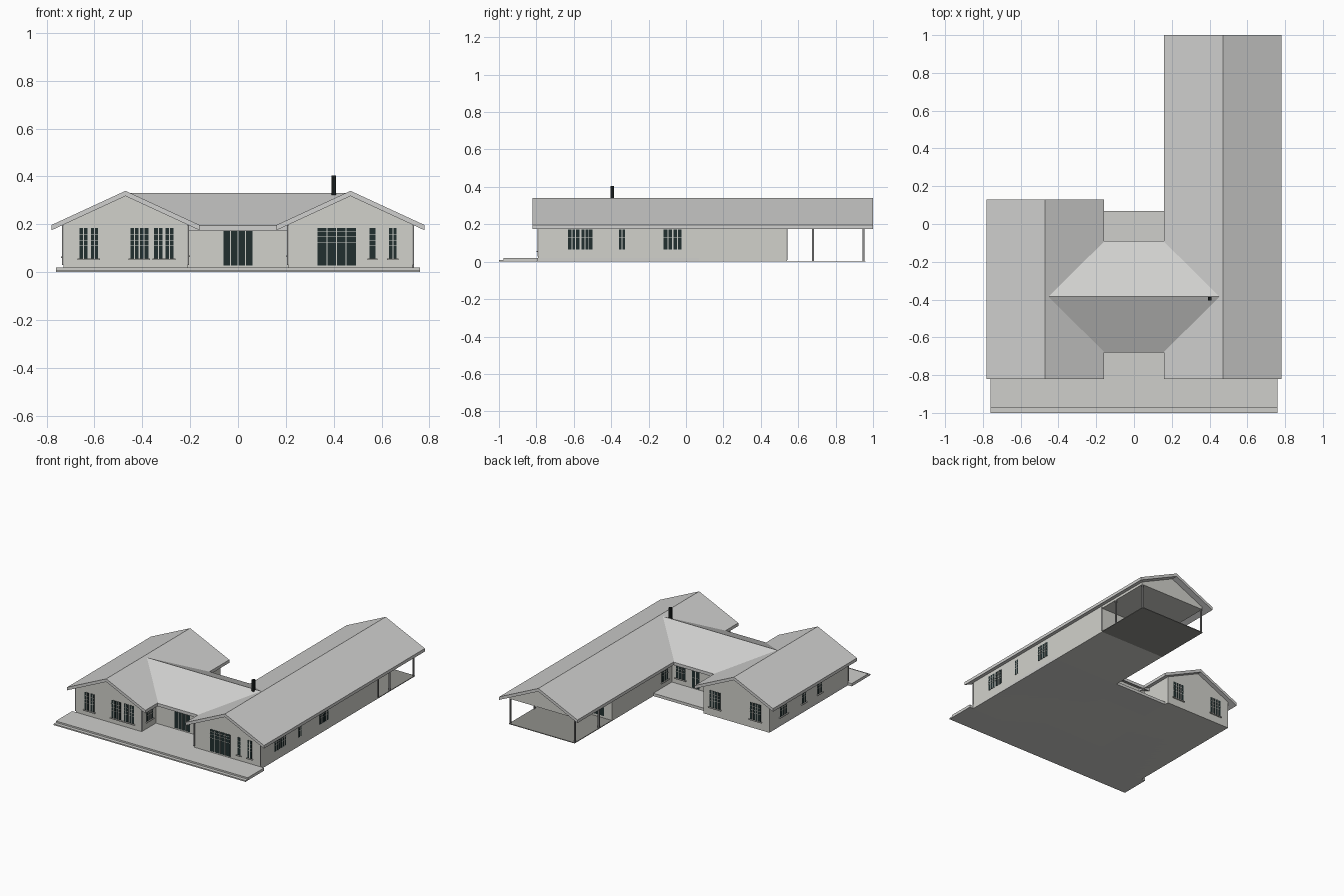
import bpy, bmesh
from mathutils import Vector

cube = bpy.data.objects.get("Cube")
if cube:
    bpy.data.objects.remove(cube)


def material(name, rgb):
    m = bpy.data.materials.new(name)
    m.use_nodes = True
    m.diffuse_color = (*rgb, 1)
    m.node_tree.nodes["Principled BSDF"].inputs["Base Color"].default_value = (*rgb, 1)
    return m


WALL = material("wall plaster", (0.64, 0.64, 0.60))
ROOF = material("roof grey", (0.63, 0.63, 0.62))
SLAB = material("paving", (0.62, 0.62, 0.60))
DECK = material("porch floor", (0.28, 0.28, 0.26))
GLASS = material("dark glass", (0.015, 0.028, 0.028))
METAL = material("grey metal", (0.28, 0.28, 0.28))
BLACK = material("black flue", (0.008, 0.01, 0.01))


def finish(name, bm, mats):
    bmesh.ops.recalc_face_normals(bm, faces=bm.faces[:])
    me = bpy.data.meshes.new(name)
    bm.to_mesh(me)
    bm.free()
    for m in mats:
        me.materials.append(m)
    ob = bpy.data.objects.new(name, me)
    bpy.context.collection.objects.link(ob)
    return ob


def add_box(bm, lo, hi, index=0):
    made = bmesh.ops.create_cube(bm, size=1)["verts"]
    lo, hi = Vector(lo), Vector(hi)
    for v in made:
        v.co = (lo + hi) / 2 + v.co * (hi - lo)
    for f in {f for v in made for f in v.link_faces}:
        f.material_index = index


def box(name, lo, hi, mat):
    bm = bmesh.new()
    add_box(bm, lo, hi)
    return finish(name, bm, [mat])


def prism(name, profile, start, end, centre, axis, mat):
    """Extrude a (sideways, height) profile along x or y."""
    bm = bmesh.new()
    verts = []
    for s, z in profile:
        co = (centre + s, start, z) if axis == "y" else (start, centre + s, z)
        verts.append(bm.verts.new(co))
    face = bm.faces.new(verts)
    moved = bmesh.ops.extrude_face_region(bm, geom=[face])["geom"]
    step = Vector((0, end - start, 0)) if axis == "y" else Vector((end - start, 0, 0))
    bmesh.ops.translate(bm, vec=step, verts=[g for g in moved if isinstance(g, bmesh.types.BMVert)])
    return finish(name, bm, [mat])


def gable_roof(name, half, eave, ridge, start, end, centre, axis):
    t = 0.022
    prism(name, [(-half, eave), (0, ridge), (half, eave), (half, eave - t),
                 (0, ridge - t), (-half, eave - t)], start, end, centre, axis, ROOF)


def window(name, normal, pos, sign, u, width, z0, z1, cols=2, sill=True, rows=(0.42, 0.6, 0.8)):
    """Glass plate with raised bars on a wall facing sign * normal."""
    bm = bmesh.new()

    def part(u0, u1, za, zb, depth, index):
        d0, d1 = sorted((pos - sign * 0.002, pos + sign * depth))
        if normal == "y":
            add_box(bm, (u0, d0, za), (u1, d1, zb), index)
        else:
            add_box(bm, (d0, u0, za), (d1, u1, zb), index)

    left, right, b = u - width / 2, u + width / 2, 0.0022
    part(left, right, z0, z1, 0.002, 0)
    for i in range(1, cols):
        c = left + width * i / cols
        part(c - b, c + b, z0, z1, 0.004, 1)
    for r in rows:
        c = z0 + (z1 - z0) * r
        part(left, right, c - b / 2, c + b / 2, 0.0035, 1)
    if sill:
        part(left - 0.008, right + 0.008, z0 - 0.006, z0, 0.009, 1)
    finish(name, bm, [GLASS, WALL])


# Ground slabs
box("house_base", (-0.73, -0.80, 0), (0.73, 0.07, 0.02), SLAB)
box("front_terrace", (-0.76, -0.975, 0), (0.76, -0.79, 0.02), SLAB)
box("terrace_step", (-0.76, -1.0, 0), (0.76, -0.97, 0.009), SLAB)
box("porch_deck", (0.21, 0.54, 0), (0.73, 0.96, 0.005), DECK)

# Two wings with gabled attics and roofs
attic = [(-0.26, 0.18), (0.26, 0.18), (0.26, 0.205), (0, 0.325), (-0.26, 0.205)]
for side, s, wall_end, attic_end, roof_end in (("left", 1, 0.54, 0.955, 1.0),
                                               ("right", -1, 0.10, 0.10, 0.13)):
    c = 0.47 * s
    box(side + "_wing_walls", (c - 0.26, -0.79, 0), (c + 0.26, wall_end, 0.18), WALL)
    prism(side + "_wing_attic", attic, -0.79, attic_end, c, "y", WALL)
    gable_roof(side + "_wing_roof", 0.31, 0.197, 0.34, -0.82, roof_end, c, "y")

# Middle block
box("middle_walls", (-0.25, -0.63, 0), (0.25, -0.14, 0.18), WALL)
prism("middle_attic", [(-0.245, 0.175), (0.245, 0.175), (0.245, 0.2), (0, 0.31), (-0.245, 0.2)],
      -0.3, 0.3, -0.385, "x", WALL)
gable_roof("middle_roof", 0.295, 0.195, 0.332, -0.455, 0.455, -0.385, "x")

# Flue, porch posts and downpipes
box("flue", (0.391, -0.404, 0.28), (0.409, -0.386, 0.405), BLACK)
for i, (x, y) in enumerate([(0.215, 0.68), (0.725, 0.68), (0.215, 0.95), (0.725, 0.95)]):
    box(f"porch_post_{i}", (x - 0.005, y - 0.005, 0), (x + 0.005, y + 0.005, 0.185), METAL)
for i, x in enumerate([-0.732, -0.208, 0.208, 0.732]):
    box(f"downpipe_{i}", (x - 0.003, -0.794, 0.03), (x + 0.003, -0.788, 0.195), METAL)
box("rear_downpipe", (0.729, 0.537, 0.01), (0.735, 0.543, 0.19), METAL)

# Front windows and doors
for i, (u, w, cols) in enumerate([(-0.645, 0.034, 2), (-0.60, 0.03, 2), (-0.432, 0.034, 2),
                                  (-0.392, 0.034, 2), (-0.333, 0.034, 2), (-0.286, 0.034, 2),
                                  (0.562, 0.025, 1), (0.647, 0.032, 2)]):
    window(f"front_window_{i}", "y", -0.79, -1, u, w, 0.058, 0.185, cols)
window("terrace_door", "y", -0.79, -1, 0.412, 0.16, 0.028, 0.185, 4, False, (0.62, 0.78, 0.9))
window("entrance_door", "y", -0.63, -1, 0, 0.122, 0.028, 0.175, 4, False, ())

# Windows facing the terrace recess
for s in (-1, 1):
    window("recess_window", "x", 0.21 * s, -s, -0.70, 0.07, 0.07, 0.17, 3)

# Long outer wall
for i, (u, w, cols) in enumerate([(-0.60, 0.06, 3), (-0.53, 0.06, 3), (-0.342, 0.032, 2),
                                  (-0.097, 0.044, 2), (-0.045, 0.044, 2)]):
    window(f"left_side_window_{i}", "x", 0.73, 1, u, w, 0.066, 0.172, cols, False)

# Short outer wall
for i, (u, w, cols) in enumerate([(-0.06, 0.08, 3), (-0.29, 0.045, 2), (-0.47, 0.045, 2)]):
    window(f"right_side_window_{i}", "x", -0.73, -1, u, w, 0.066, 0.172, cols)

# Rear walls, courtyard and porch
for i, u in enumerate([-0.30, -0.62]):
    window(f"rear_window_{i}", "y", 0.10, 1, u, 0.085, 0.06, 0.18, 4)
window("courtyard_side_window", "x", 0.21, -1, -0.06, 0.07, 0.06, 0.172, 3)
window("courtyard_window", "y", -0.14, 1, 0.14, 0.075, 0.06, 0.172, 3)
window("courtyard_door", "y", -0.14, 1, 0.02, 0.06, 0.025, 0.172, 2, False, (0.5,))
window("porch_door", "y", 0.54, 1, 0.31, 0.08, 0.02, 0.172, 2, False)
